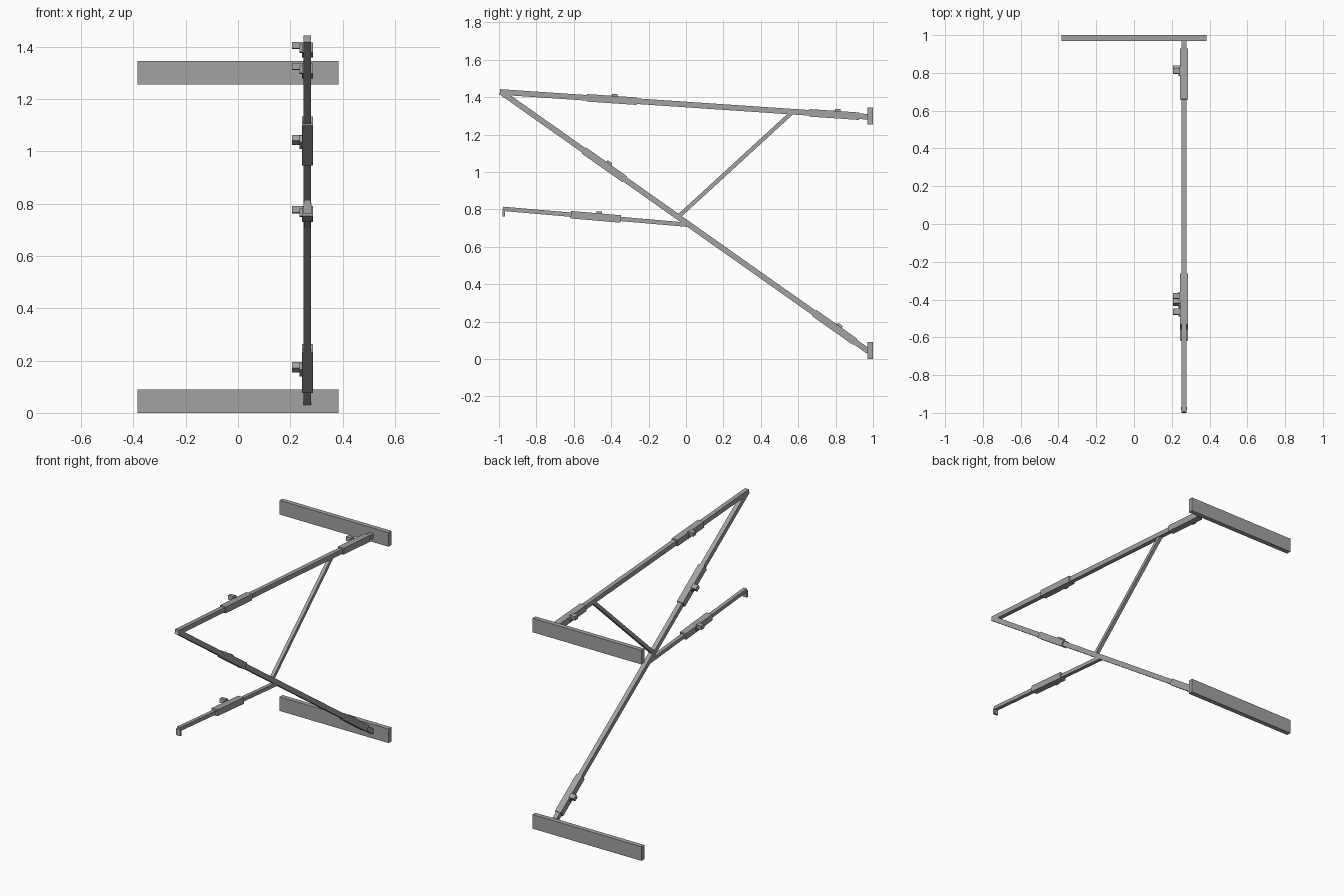
import bpy
from mathutils import Vector, Matrix

if "Cube" in bpy.data.objects:
    bpy.data.objects.remove(bpy.data.objects["Cube"])

grey = bpy.data.materials.new("plain_grey")
grey.diffuse_color = (0.36, 0.36, 0.36, 1)
grey.use_nodes = True
grey.node_tree.nodes["Principled BSDF"].inputs["Base Color"].default_value = grey.diffuse_color
X = 0.265  # plane of the frame


def block(name, center, size, direction=(1, 0)):
    """Box whose local y runs along `direction` in the yz plane."""
    dy, dz = Vector(direction).normalized()
    bpy.ops.mesh.primitive_cube_add(size=1)
    ob = bpy.context.object
    ob.name = name
    rot = Matrix(((1, 0, 0), (0, dy, -dz), (0, dz, dy))).to_4x4()
    ob.data.transform(Matrix.Translation(center) @ rot @ Matrix.Diagonal((*size, 1)))
    ob.data.materials.append(grey)
    return ob


def bar(name, start, end, width, thick):
    a, b = Vector(start), Vector(end)
    mid = (a + b) / 2
    block(name, (X, mid.x, mid.y), (width, (b - a).length, thick), b - a)


def clamp(name, start, end, y):
    """Sleeve round a bar, with a side plate and a thumb knob."""
    a, b = Vector(start), Vector(end)
    d = (b - a).normalized()
    n = Vector((-d.y, d.x))
    c = a + (b - a) * ((y - a.x) / (b.x - a.x))
    block(name + "_sleeve", (X, c.x, c.y), (0.042, 0.268, 0.04), d)
    p = c + d * 0.015 + n * 0.006
    block(name + "_plate", (0.241, p.x, p.y), (0.01, 0.045, 0.03), d)
    k = c + d * 0.016 + n * 0.018
    block(name + "_knob", (0.225, k.x, k.y), (0.038, 0.03, 0.026), d)


# Long bars of the frame
top = ((-0.995, 1.428), (0.975, 1.295))
diagonal = ((-0.992, 1.43), (0.975, 0.042))
lower = ((-0.978, 0.803), (0.02, 0.717))
bar("top_bar", *top, 0.028, 0.03)
bar("diagonal_bar", *diagonal, 0.028, 0.03)
bar("lower_arm", *lower, 0.024, 0.023)
bar("strut", (-0.04, 0.762), (0.572, 1.323), 0.022, 0.022)

# Sliding clamps
clamp("top_front_clamp", *top, -0.398)
clamp("top_back_clamp", *top, 0.793)
clamp("diagonal_upper_clamp", *diagonal, -0.437)
clamp("diagonal_lower_clamp", *diagonal, 0.795)
clamp("lower_arm_clamp", *lower, -0.482)

# Hook at the free end of the lower arm
block("end_hook", (X, -0.975, 0.782), (0.03, 0.013, 0.042))

# Cross boards at the back
for name, z in (("foot_board", 0.045), ("head_board", 1.30)):
    block(name, (0, 0.985, z), (0.77, 0.03, 0.09))
